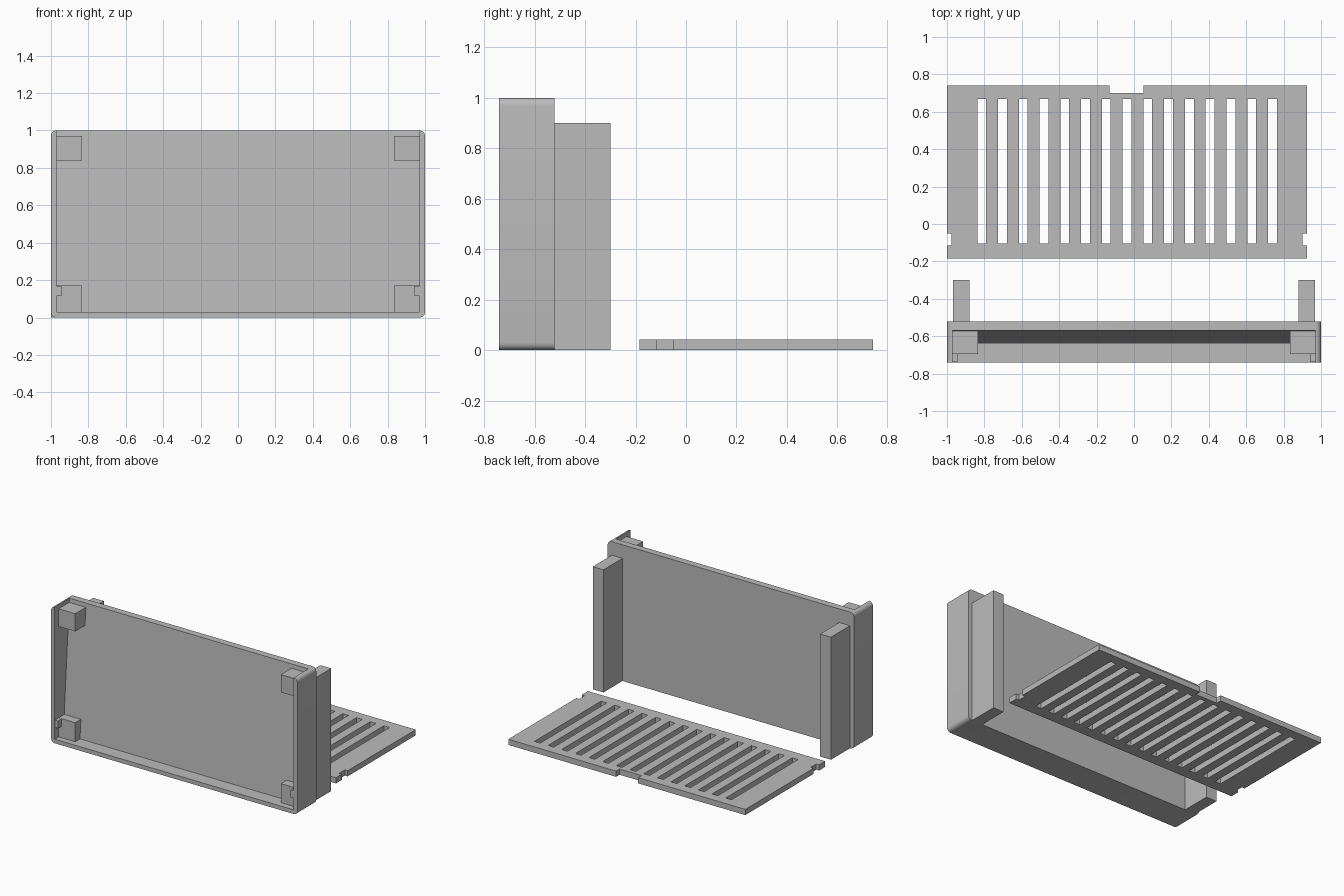
import bpy, bmesh, math
from mathutils import Vector

if "Cube" in bpy.data.objects:
    bpy.data.objects.remove(bpy.data.objects["Cube"])

gray = bpy.data.materials.new("plain gray")
gray.diffuse_color = (0.5, 0.5, 0.5, 1)
gray.use_nodes = True
gray.node_tree.nodes["Principled BSDF"].inputs["Base Color"].default_value = gray.diffuse_color


def prism(name, points, offset):
    """Extrude a closed planar outline along an offset vector."""
    bm = bmesh.new()
    low = [bm.verts.new(p) for p in points]
    high = [bm.verts.new(Vector(p) + Vector(offset)) for p in points]
    n = len(points)
    bm.faces.new(low)
    bm.faces.new(high[::-1])
    for i in range(n):
        j = (i + 1) % n
        bm.faces.new((low[j], low[i], high[i], high[j]))
    bmesh.ops.recalc_face_normals(bm, faces=bm.faces)
    mesh = bpy.data.meshes.new(name)
    bm.to_mesh(mesh)
    bm.free()
    mesh.materials.append(gray)
    obj = bpy.data.objects.new(name, mesh)
    bpy.context.collection.objects.link(obj)
    return obj


def box(name, x, y, z):
    outline = [(x[0], y[0], z[0]), (x[1], y[0], z[0]), (x[1], y[1], z[0]), (x[0], y[1], z[0])]
    return prism(name, outline, (0, 0, z[1] - z[0]))


def cut(target, cutter):
    """Subtract the cutter and remove it."""
    mod = target.modifiers.new("cut", 'BOOLEAN')
    mod.operation = 'DIFFERENCE'
    mod.solver = 'EXACT'
    mod.object = cutter
    bpy.context.view_layer.objects.active = target
    bpy.ops.object.modifier_apply(modifier=mod.name)
    bpy.data.objects.remove(cutter)


# Housing: rounded block, hollowed from the front and top, with a sloping back
R = 0.03
outline = []
for cx, cz, start in ((1 - R, 1 - R, 0), (R - 1, 1 - R, 90), (R - 1, R, 180), (1 - R, R, 270)):
    for k in range(7):
        a = math.radians(start + 15 * k)
        outline.append((cx + R * math.cos(a), -0.74, cz + R * math.sin(a)))
housing = prism("housing", outline, (0, 0.22, 0))
hollow = [(-0.97, -0.9, 0.03), (-0.97, -0.64, 0.03), (-0.97, -0.57, 1.0),
          (-0.97, -0.57, 1.2), (-0.97, -0.9, 1.2)]
cut(housing, prism("hollow_cutter", hollow, (1.94, 0, 0)))
bpy.ops.object.select_all(action='DESELECT')
housing.select_set(True)
bpy.context.view_layer.objects.active = housing
bpy.ops.object.shade_smooth_by_angle(angle=math.radians(30))

# Mirrored corner blocks, clip tabs and rear posts
for side, s in (("left", -1), ("right", 1)):
    def span(a, b):
        return tuple(sorted((s * a, s * b)))
    box(side + "_upper_block", span(0.835, 0.972), (-0.695, -0.56), (0.84, 0.97))
    box(side + "_lower_block", span(0.835, 0.972), (-0.695, -0.6), (0.025, 0.17))
    box(side + "_clip_tab", span(0.945, 0.972), (-0.738, -0.69), (0.115, 0.169))
    box(side + "_rear_post", span(0.88, 0.967), (-0.525, -0.30), (0, 0.90))

# Loose grille panel with slots, a finger notch and clip notches
grille = box("grille", (-1, 0.925), (-0.185, 0.74), (0, 0.042))
for i in range(15):
    x = -0.814 + 0.111 * i
    cut(grille, box("slot_cutter", (x - 0.0235, x + 0.0235), (-0.105, 0.668), (-0.1, 0.1)))
for x, y in (((-0.13, 0.05), (0.70, 0.8)),
             ((-1.1, -0.977), (-0.115, -0.05)),
             ((0.902, 1.0), (-0.115, -0.05))):
    cut(grille, box("notch_cutter", x, y, (-0.1, 0.1)))
